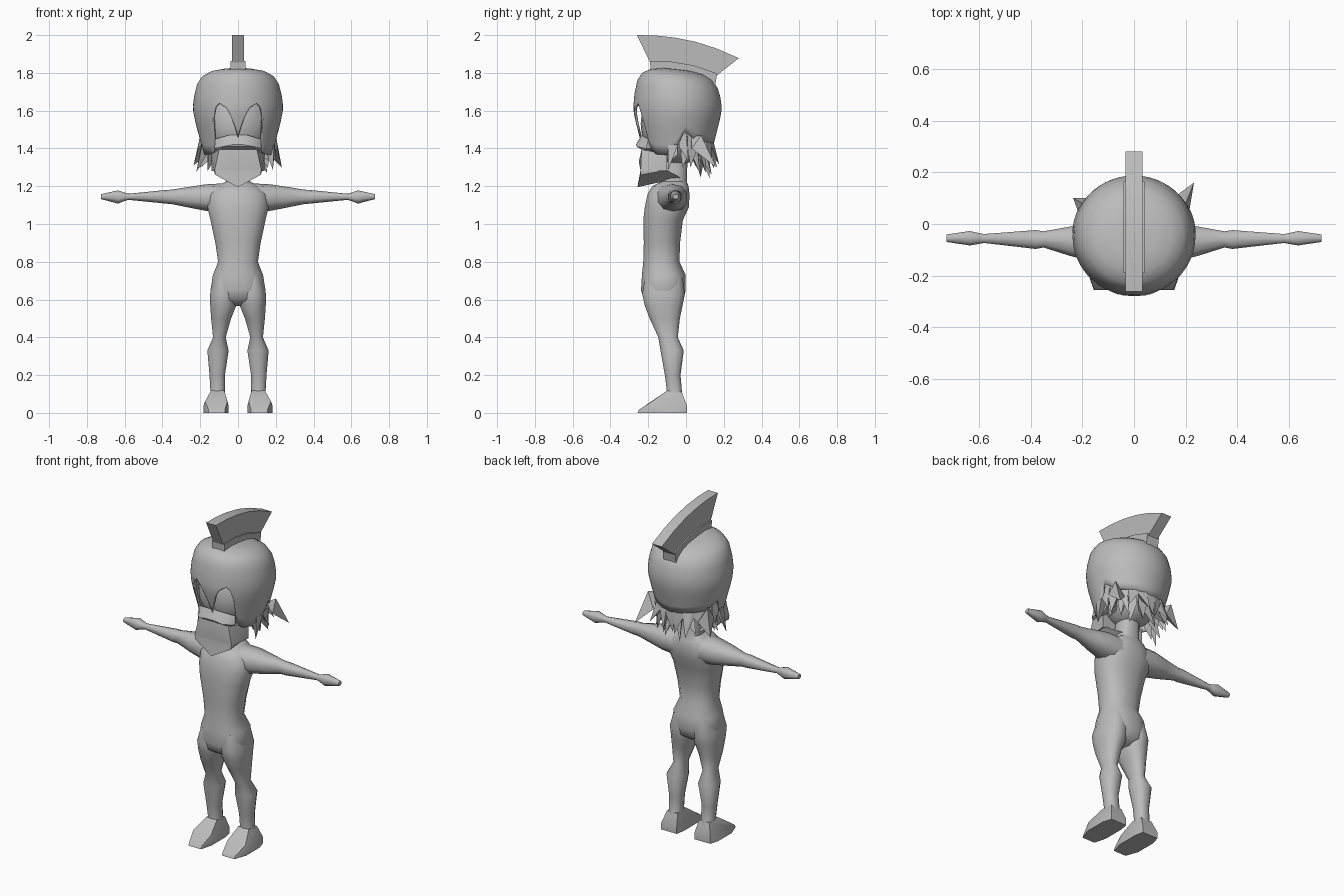
import bpy, bmesh, math, random
from mathutils import Vector
random.seed(4)

grey = bpy.data.materials.new("stone_grey")
grey.diffuse_color = (0.5, 0.5, 0.5, 1)


def finish(bm, name, angle=45, mirror=False):
    bmesh.ops.remove_doubles(bm, verts=bm.verts, dist=0.0005)
    bmesh.ops.recalc_face_normals(bm, faces=bm.faces)
    me = bpy.data.meshes.new(name)
    bm.to_mesh(me)
    bm.free()
    me.materials.append(grey)
    me.shade_smooth()
    me.set_sharp_from_angle(angle=math.radians(angle))
    ob = bpy.data.objects.new(name, me)
    bpy.context.collection.objects.link(ob)
    if mirror:
        ob.modifiers.new("mirror", 'MIRROR').use_clip = False
    return ob


def skin_rings(bm, rings, caps=True):
    vs = [[bm.verts.new(p) for p in r] for r in rings]
    n = len(vs[0])
    for a, b in zip(vs, vs[1:]):
        for i in range(n):
            bm.faces.new((a[i], a[(i + 1) % n], b[(i + 1) % n], b[i]))
    if caps:
        bm.faces.new(vs[0])
        bm.faces.new(vs[-1])


def oval(n, power=0.85):
    for i in range(n):
        a = math.tau * (i + 0.5) / n
        c, s = math.cos(a), math.sin(a)
        yield (math.copysign(abs(c) ** power, c), math.copysign(abs(s) ** power, s))


def loft(name, rows, axis='z', n=12, mirror=False):
    """rows: position along axis, then low/high limits of the two cross directions"""
    bm = bmesh.new()
    rings = []
    for t, a0, a1, b0, b1 in rows:
        ring = []
        for u, v in oval(n):
            a = (a0 + a1) / 2 + u * (a1 - a0) / 2
            b = (b0 + b1) / 2 + v * (b1 - b0) / 2
            ring.append((a, b, t) if axis == 'z' else (t, a, b))
        rings.append(ring)
    skin_rings(bm, rings)
    return finish(bm, name, 45, mirror)


def hull(bm, pts):
    vs = [bm.verts.new(p) for p in pts]
    res = bmesh.ops.convex_hull(bm, input=vs)
    bmesh.ops.delete(bm, geom=[v for v in vs if v.is_valid and not v.link_faces], context='VERTS')


def interp(table, x):
    for (x0, y0), (x1, y1) in zip(table, table[1:]):
        if x <= x1:
            return y0 + (y1 - y0) * max(0, (x - x0) / (x1 - x0))
    return table[-1][1]


# torso and neck
loft("torso", [(z, -w, w, y0, y1) for z, w, y0, y1 in [
    (0.565, 0.05, -0.17, -0.06), (0.60, 0.13, -0.225, -0.01), (0.65, 0.148, -0.24, 0.0),
    (0.73, 0.135, -0.235, 0.0), (0.80, 0.107, -0.228, -0.033), (0.90, 0.122, -0.225, -0.03),
    (1.02, 0.148, -0.228, -0.015), (1.09, 0.165, -0.22, 0.018), (1.16, 0.16, -0.205, 0.02),
    (1.20, 0.115, -0.18, 0.015), (1.225, 0.065, -0.13, 0.005), (1.36, 0.06, -0.12, 0.01)]], n=16)

# legs
loft("legs", [(z, x0, x1, y0, y1) for z, x0, x1, y0, y1 in [
    (0.72, 0.01, 0.125, -0.22, -0.015), (0.63, 0.004, 0.15, -0.235, -0.003),
    (0.57, 0.006, 0.149, -0.222, -0.015), (0.50, 0.035, 0.144, -0.195, -0.03),
    (0.40, 0.064, 0.133, -0.148, -0.042), (0.33, 0.048, 0.164, -0.137, -0.01),
    (0.20, 0.068, 0.152, -0.113, -0.028), (0.11, 0.068, 0.147, -0.102, -0.02),
    (0.05, 0.062, 0.16, -0.11, 0.0)]], mirror=True)

# feet
bm = bmesh.new()
hull(bm, [(x, y, z) for x0, x1, y, z in [
    (0.072, 0.143, -0.10, 0.118), (0.072, 0.143, -0.022, 0.11), (0.056, 0.175, -0.18, 0.06),
    (0.06, 0.165, 0.004, 0.04), (0.06, 0.165, 0.004, 0), (0.05, 0.182, -0.18, 0),
    (0.05, 0.182, -0.05, 0), (0.05, 0.182, -0.18, 0.04), (0.07, 0.155, -0.256, 0),
    (0.07, 0.155, -0.25, 0.015)] for x in (x0, x1)])
finish(bm, "feet", 35, True)

# arms with pointed hands
loft("arms", [
    (0.08, -0.17, 0.01, 1.06, 1.215), (0.17, -0.145, 0.008, 1.07, 1.21),
    (0.25, -0.125, -0.008, 1.085, 1.198), (0.35, -0.092, -0.027, 1.105, 1.182),
    (0.38, -0.098, -0.022, 1.108, 1.18), (0.58, -0.074, -0.038, 1.128, 1.16),
    (0.60, -0.078, -0.034, 1.122, 1.166), (0.635, -0.084, -0.026, 1.108, 1.178),
    (0.725, -0.07, -0.04, 1.132, 1.158)], axis='x', n=10, mirror=True)

# head
bm = bmesh.new()
bmesh.ops.create_uvsphere(bm, u_segments=24, v_segments=14, radius=1)
for v in bm.verts:
    x, y, z = v.co
    w = 0.19 if z > -0.3 else 0.18
    v.co = (x * w, -0.05 + y * 0.19, 1.53 + z * 0.22)
finish(bm, "head")

# helmet: turned dome with eye openings, nose guard and cheek plates
shape = [(1.34, 0.175), (1.40, 0.19), (1.46, 0.205), (1.54, 0.226), (1.61, 0.24),
         (1.68, 0.232), (1.74, 0.217), (1.78, 0.19), (1.805, 0.145), (1.817, 0.085), (1.82, 0.0)]
rim = [(0, 1.455), (0.11, 1.54), (0.24, 1.61), (0.44, 1.637), (0.57, 1.61), (0.64, 1.52),
       (0.70, 1.40), (0.85, 1.37), (1.3, 1.365), (1.55, 1.40), (1.75, 1.49), (2.1, 1.44), (3.2, 1.42)]
N = 72
rings = []
for k in range(14):
    ring = []
    for i in range(N):
        a = math.tau * i / N
        low = interp(rim, min(a, math.tau - a))
        if k < 8:
            z = [1.8199, 1.817, 1.805, 1.78, 1.76, 1.74, 1.71, 1.68][k]
        else:
            z = 1.68 + (low - 1.68) * (k - 7) / 6
        r = interp(shape, z)
        x, y = r * math.sin(a), -r * math.cos(a) * 0.98
        z -= 0.11 * y * min(1, max(0, (z - 1.62) / 0.14))
        ring.append((x, y - 0.045, z))
    rings.append(ring)
bm = bmesh.new()
skin_rings(bm, rings, caps=False)
bm.verts.ensure_lookup_table()
bm.faces.new(bm.verts[:N])
helmet = finish(bm, "helmet", 50)
solid = helmet.modifiers.new("thickness", 'SOLIDIFY')
solid.thickness = 0.012
solid.offset = -1


# crest and its holder: side outlines extruded across x
def side_plate(name, upper, lower, half):
    bm = bmesh.new()
    rings = [[(-half, *u), (half, *u), (half, *l), (-half, *l)] for u, l in zip(upper, lower)]
    skin_rings(bm, rings)
    finish(bm, name, 30)


side_plate("crest",
           [(-0.26, 2.0), (-0.16, 1.998), (-0.06, 1.987), (0.05, 1.965), (0.16, 1.93), (0.28, 1.878)],
           [(-0.185, 1.845), (-0.13, 1.845), (-0.06, 1.84), (0.02, 1.825), (0.09, 1.805), (0.155, 1.78)], 0.033)
# flared ends of the crest
side_plate("crest_front_curve", [(-0.26, 2.0), (-0.215, 1.94), (-0.19, 1.86)],
           [(-0.16, 1.99), (-0.15, 1.93), (-0.15, 1.85)], 0.0325)
side_plate("crest_holder", [(-0.19, 1.862), (-0.08, 1.86), (0.04, 1.84), (0.165, 1.797)],
           [(-0.188, 1.81), (-0.08, 1.80), (0.04, 1.775), (0.155, 1.735)], 0.041)

# beard: upper block and lower wedge
bm = bmesh.new()
hull(bm, [(s * x, y, z) for s in (-1, 1) for x, y, z in [
    (0.10, -0.235, 1.395), (0.125, -0.24, 1.28), (0.14, -0.10, 1.37), (0.14, -0.10, 1.28), (0.0, -0.25, 1.33)]])
hull(bm, [(s * x, y, z) for s in (-1, 1) for x, y, z in [
    (0.122, -0.24, 1.29), (0.12, -0.24, 1.26), (0.0, -0.257, 1.195), (0.06, -0.03, 1.245), (0.13, -0.10, 1.285)]])
finish(bm, "beard", 20)

# moustache and lower face
bm = bmesh.new()
hull(bm, [(s * x, y, z) for s in (-1, 1) for x, y, z in [
    (0.05, -0.235, 1.47), (0.12, -0.20, 1.45), (0.125, -0.21, 1.40), (0.08, -0.262, 1.41),
    (0.03, -0.265, 1.42), (0.1, -0.22, 1.385), (0.1, -0.1, 1.40)]])
finish(bm, "moustache", 30)

# ragged hair: flat pointed tufts hanging around the sides and back
bm = bmesh.new()
for row, (count, r0, top) in enumerate([(13, 0.185, 1.47), (10, 0.15, 1.43)]):
    for i in range(count):
        a = 1.45 + (math.tau - 2.9) * i / (count - 1)
        wide = random.uniform(0.10, 0.16)
        tip_r = r0 + random.uniform(0.0, 0.06)
        tip_z = random.uniform(1.25, 1.34) - 0.01 * row

        def at(ang, r, z):
            return (r * math.sin(ang), -0.045 - r * math.cos(ang), z)
        hull(bm, [at(a - wide, r0, top), at(a + wide, r0, top), at(a, r0 - 0.05, top - 0.05),
                  at(a - wide * 1.2, r0 + 0.012, top - 0.06), at(a + wide, r0 + 0.012, top - 0.06),
                  at(a + random.uniform(-0.2, 0.2), tip_r, tip_z)])
# two larger tufts standing out at the sides
for s, tip in ((1, (0.232, 0.16, 1.30)), (-1, (-0.235, 0.10, 1.31))):
    hull(bm, [(s * 0.17, 0.03, 1.46), (s * 0.20, 0.08, 1.47), (s * 0.15, 0.10, 1.38), (s * 0.21, 0.03, 1.40), tip])
finish(bm, "hair", 20)
